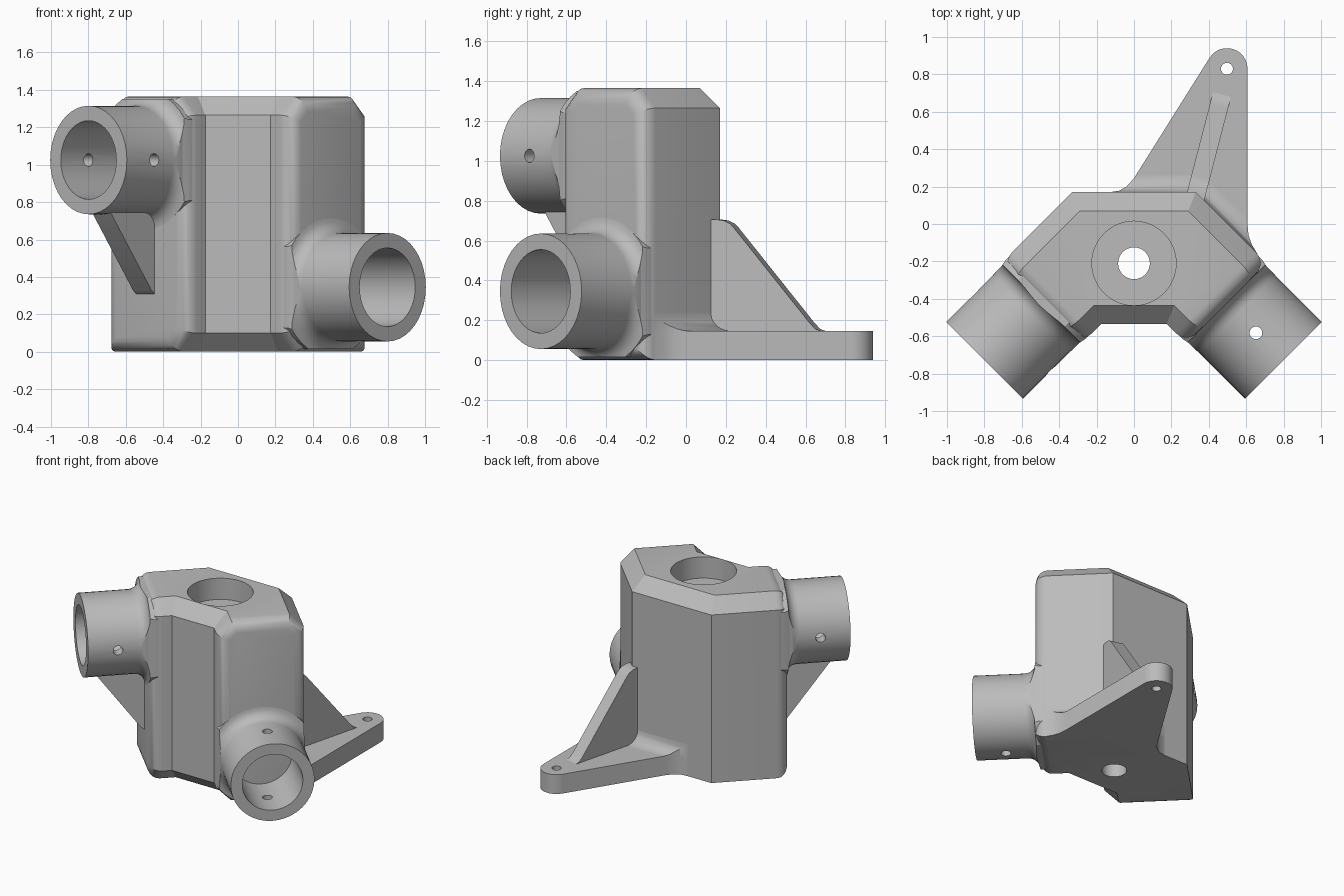
import bpy, bmesh, math
from mathutils import Matrix, Vector

cube = bpy.data.objects.get("Cube")
if cube:
    bpy.data.objects.remove(cube, do_unlink=True)

grey = bpy.data.materials.new("cast grey")
grey.use_nodes = True
grey.diffuse_color = (0.5, 0.5, 0.5, 1)
grey.node_tree.nodes["Principled BSDF"].inputs["Base Color"].default_value = grey.diffuse_color

HEIGHT = 1.365
PLATE = 0.145


def loft(name, rings, closed=False, matrix=None, finish=None):
    """Skin a list of equal rings of 3D points; closed joins the last ring to the first."""
    bm = bmesh.new()
    loops = [[bm.verts.new(p) for p in ring] for ring in rings]
    n = len(loops[0])
    pairs = list(zip(loops, loops[1:]))
    if closed:
        pairs.append((loops[-1], loops[0]))
    else:
        bm.faces.new(loops[0][::-1])
        bm.faces.new(loops[-1])
    for a, b in pairs:
        for i in range(n):
            j = (i + 1) % n
            bm.faces.new((a[i], a[j], b[j], b[i]))
    bmesh.ops.recalc_face_normals(bm, faces=bm.faces)
    if finish:
        finish(bm)
    if matrix:
        bm.transform(matrix)
    mesh = bpy.data.meshes.new(name)
    bm.to_mesh(mesh)
    bm.free()
    mesh.materials.append(grey)
    obj = bpy.data.objects.new(name, mesh)
    bpy.context.collection.objects.link(obj)
    return obj


def prism(name, outline, low, high, matrix=None):
    return loft(name, [[(x, y, z) for x, y in outline] for z in (low, high)], matrix=matrix)


def circle(x, y, r, n=32):
    return [(x + r * math.cos(2 * math.pi * i / n), y + r * math.sin(2 * math.pi * i / n))
            for i in range(n)]


def boolean(obj, cutter, operation="DIFFERENCE"):
    """Apply a boolean and delete the cutter."""
    cutter.hide_render = True
    mod = obj.modifiers.new("cut", "BOOLEAN")
    mod.operation, mod.solver, mod.object = operation, "EXACT", cutter
    bpy.context.view_layer.update()
    graph = bpy.context.evaluated_depsgraph_get()
    mesh = bpy.data.meshes.new_from_object(obj.evaluated_get(graph))
    obj.modifiers.clear()
    obj.data = mesh
    bpy.data.objects.remove(cutter, do_unlink=True)


def frame(x, y, z, angle):
    return Matrix.Translation((x, y, z)) @ Matrix.Rotation(angle, 4, "Z")


# Upright rib: side profile (distance, height) thickened across the frame
def rib(name, profile, half, matrix):
    return loft(name, [[(d, s, z) for d, z in profile] for s in (-half, half)], matrix=matrix)


# Body: chamfered prism with two angled mounting faces
def mirrored(half, z):
    return [(x, y, z) for x, y in half] + [(-x, y, z) for x, y in reversed(half)]


full = [(0.33, 0.17), (0.71, -0.21), (0.28, -0.64), (0.175, -0.535)]
top = [(0.29, 0.07), (0.64, -0.28), (0.35, -0.57), (0.215, -0.435)]
bottom = full[:2] + top[2:]


def round_mounting_faces(bm):
    bmesh.ops.dissolve_limit(bm, angle_limit=0.01, verts=bm.verts, edges=bm.edges)
    edges = set()
    for f in bm.faces:
        for side in (-1, 1):
            if f.normal.dot(Vector((side, -1, 0)).normalized()) > 0.99 and f.calc_area() > 0.4:
                edges.update(f.edges)
    bmesh.ops.bevel(bm, geom=list(edges), offset=0.08, segments=5, profile=0.5,
                    affect="EDGES", clamp_overlap=True)


body = loft("body", [mirrored(bottom, 0), mirrored(full, 0.1), mirrored(full, HEIGHT - 0.1),
                     mirrored(top, HEIGHT)], finish=round_mounting_faces)
boolean(body, prism("recess_cutter", circle(0, -0.21, 0.225, 48), HEIGHT - 0.16, HEIGHT + 0.1))
boolean(body, prism("hole_cutter", circle(0, -0.21, 0.085), -0.1, HEIGHT))


# Socket tubes: revolved wall with a flared fillet at the root
def socket(name, side, height):
    place = frame(side * 0.495, -0.425, height, math.radians(-90 + side * 45))
    flare = 0.08
    profile = [(-0.08, 0.21), (0.43, 0.21), (0.43, 0.29)]
    for i in range(7):
        a = math.pi / 2 * i / 6
        profile.append((flare * (1 - math.sin(a)), 0.29 + flare * (1 - math.cos(a))))
    profile.append((-0.08, 0.29 + flare))
    rings = [[(d, y, z) for y, z in circle(0, 0, r, 40)] for d, r in profile]
    tube = loft(name, rings, closed=True, matrix=place)
    # Trim the flare to the mounting face, with rounded shoulders
    box = [(-1, -0.3), (-0.03, -0.3), (0.01, -0.292), (1, -0.292),
           (1, 0.292), (0.01, 0.292), (-0.03, 0.3), (-1, 0.3)]
    boolean(tube, prism("trim", box, 0.015 - height, HEIGHT - 0.015 - height, place), "INTERSECT")
    return tube, place


low_socket, low_place = socket("left_socket", 1, 0.345)
high_socket, high_place = socket("right_socket", -1, 1.025)

# Pin holes: vertical in the low socket, horizontal in the high one
pin = circle(0.222, 0, 0.034, 20)
boolean(low_socket, prism("pin_cutter", pin, -0.5, 0.5, low_place))
boolean(high_socket, prism("pin_cutter", pin, -0.5, 0.5,
                           high_place @ Matrix.Rotation(math.pi / 2, 4, "X")))

# Gusset below the high socket
rib("socket_gusset", [(-0.05, 0.305), (0.0, 0.31), (0.025, 0.33), (0.33, 0.74), (0.33, 0.77),
                      (-0.05, 0.77)], 0.07, high_place @ Matrix.Translation((0, 0, -1.025)))

# Foot plate outline with rounded tip
outline = [(0.62, -0.2), (0.66, -0.16), (0.63, -0.11), (0.612, -0.06), (0.607, 0)]
for i in range(13):
    a = math.radians(148 * i / 12)
    outline.append((0.497 + 0.11 * math.cos(a), 0.83 + 0.11 * math.sin(a)))
outline += [(0, 0.245), (-0.04, 0.2), (-0.08, 0.178), (-0.13, 0.17), (-0.13, 0.1), (0.3, 0.1)]
plate = prism("foot_plate", outline, 0, PLATE)
boolean(plate, prism("bolt_cutter", circle(0.497, 0.83, 0.032, 24), -0.1, 0.3))

# Fillet between the plate and the body walls, trimmed to the plate
layers = []
for i in range(8):
    a = math.pi / 2 * max(i - 1, 0) / 6
    o = 0.09 * (1 - math.sin(a))
    z = PLATE + 0.09 * (1 - math.cos(a)) - (0.04 if i == 0 else 0)
    d = o * math.sqrt(0.5)
    layers.append([(-0.2, 0.1, z), (-0.2, 0.17 + o, z), (0.33 + 0.414 * o, 0.17 + o, z),
                   (0.68 + d, -0.18 + d, z), (0.6, -0.2, z), (0.3, 0.1, z)])
fillet = loft("plate_fillet", layers)
boolean(fillet, prism("trim", outline, 0, 0.5), "INTERSECT")

# Sloping brace standing on the plate
rib("foot_brace", [(-0.1, 0.1), (0.58, 0.1), (0.56, 0.145), (0.53, 0.155), (0.5, 0.185),
                   (0.105, 0.665), (0.085, 0.685), (0.055, 0.7), (0.02, 0.705), (-0.1, 0.705)],
    0.05, frame(0.33, 0.15, 0, math.atan2(0.54, 0.14)))

# Smooth shading with sharp edges kept
for obj in bpy.context.collection.objects:
    if obj.type == "MESH" and grey.name in obj.data.materials:
        bpy.ops.object.select_all(action="DESELECT")
        obj.select_set(True)
        bpy.context.view_layer.objects.active = obj
        bpy.ops.object.shade_smooth_by_angle(angle=math.radians(30))
